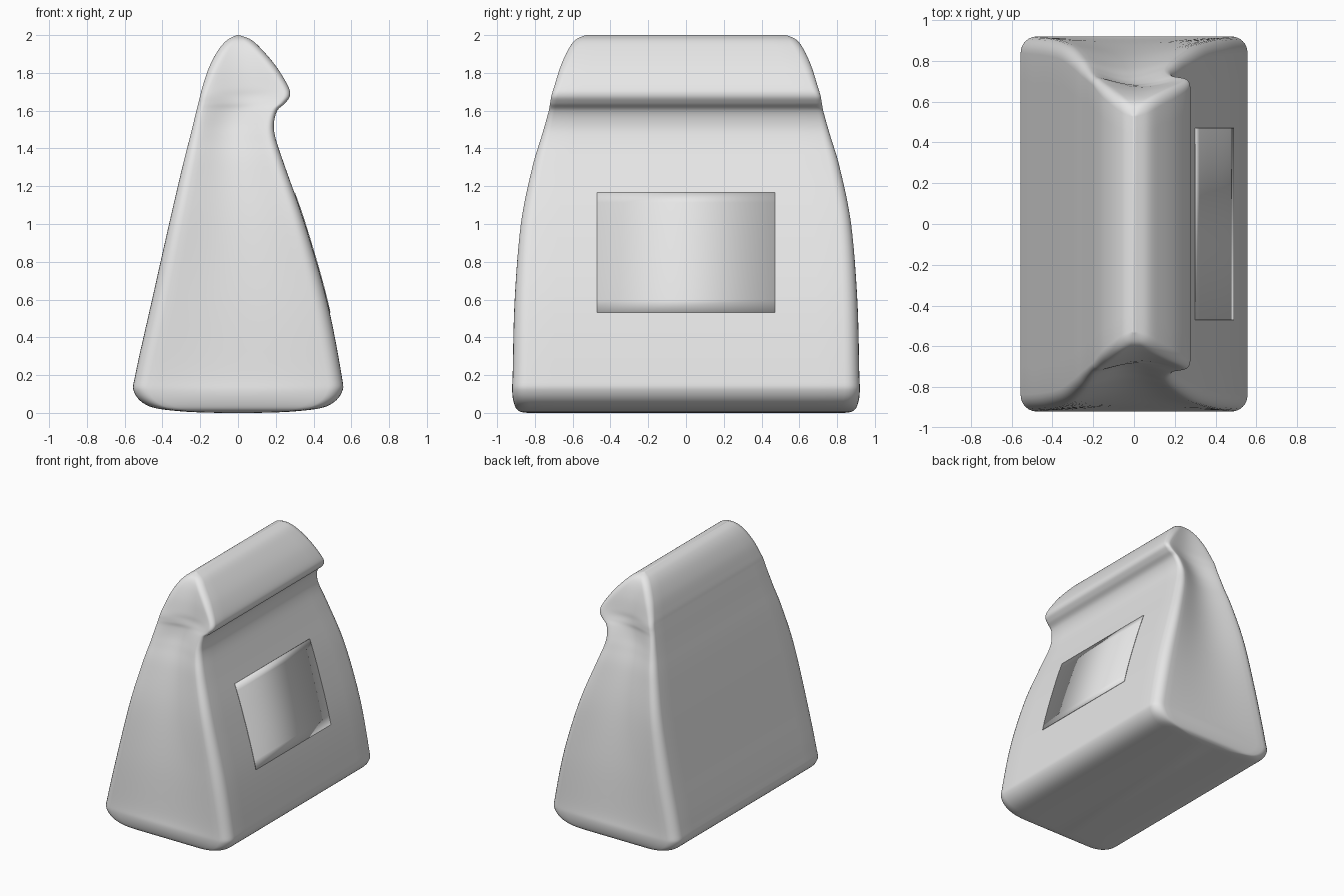
import bpy, bmesh
from math import sin, cos, pi

cube = bpy.data.objects.get("Cube")
if cube:
    bpy.data.objects.remove(cube)

paper = bpy.data.materials.new("pale grey paper")
paper.use_nodes = True
paper.diffuse_color = (0.8, 0.8, 0.8, 1)
paper.node_tree.nodes["Principled BSDF"].inputs["Base Color"].default_value = (0.8, 0.8, 0.8, 1)

# Bag sections: height, left edge, right edge, half depth, end dent, corner radius
SECTIONS = [
    (0.0, -.10, .10, .84, 0, .06), (.008, -.30, .30, .88, 0, .07),
    (.035, -.47, .47, .905, 0, .08), (.11, -.55, .55, .92, 0, .08),
    (.22, -.54, .545, .918, .01, .08), (.6, -.455, .47, .91, .03, .08),
    (1.0, -.365, .355, .88, .05, .07), (1.3, -.295, .25, .82, .05, .06),
    (1.45, -.257, .2, .775, .05, .05), (1.53, -.237, .19, .75, .05, .04),
    (1.6, -.22, .208, .73, .045, .035), (1.64, -.21, .25, .722, .04, .035),
    (1.68, -.2, .275, .715, .04, .035), (1.73, -.187, .265, .7, .03, .04),
    (1.83, -.153, .205, .67, .02, .05), (1.92, -.105, .13, .63, .01, .05),
    (1.975, -.056, .07, .585, 0, .04), (2.0, -.006, .006, .53, 0, .004)]
STEPS = 6


def spline(a, b, c, d, t):
    return b + .5 * t * (c - a + t * (2 * a - 5 * b + 4 * c - d + t * (3 * (b - c) + d - a)))


def smooth_rows():
    rows, last = [], len(SECTIONS) - 1
    for i in range(last):
        near = [SECTIONS[max(0, min(last, i + k))] for k in (-1, 0, 1, 2)]
        for s in range(STEPS):
            rows.append([spline(*col, s / STEPS) for col in zip(*near)])
    rows.append(list(SECTIONS[-1]))
    return rows


def ring(z, left, right, depth, dent, radius):
    """Rounded rectangle whose short ends are pressed inward."""
    mid, half = (left + right) / 2, (right - left) / 2
    r = min(radius, half * .7)
    pts = []
    # Quarter outline from the long side round to the middle of the short end
    quarter = [(half, (depth - r) * k / 6) for k in range(6)]
    quarter += [(half - r + r * cos(k * pi / 12), depth - r + r * sin(k * pi / 12)) for k in range(7)]
    quarter += [((half - r) * (1 - k / 8), depth) for k in range(1, 9)]
    quarter = [(x, y - dent * (1 - (x / half) ** 2) ** 2 * (y / depth) ** 8) for x, y in quarter]
    pts += quarter
    pts += [(-x, y) for x, y in quarter[-2::-1]]
    pts += [(-x, -y) for x, y in quarter[1:]]
    pts += [(x, -y) for x, y in quarter[-2:0:-1]]
    return [(mid + x, y, z) for x, y in pts]


def finish(name, bm, angle):
    bmesh.ops.recalc_face_normals(bm, faces=bm.faces)
    mesh = bpy.data.meshes.new(name)
    bm.to_mesh(mesh)
    bm.free()
    mesh.materials.append(paper)
    obj = bpy.data.objects.new(name, mesh)
    bpy.context.collection.objects.link(obj)
    bpy.ops.object.select_all(action='DESELECT')
    obj.select_set(True)
    bpy.context.view_layer.objects.active = obj
    bpy.ops.object.shade_smooth_by_angle(angle=angle)
    return obj


# Bag with rolled-over top
rows = smooth_rows()
bm = bmesh.new()
loops = [[bm.verts.new(p) for p in ring(*row)] for row in rows]
for low, high in zip(loops, loops[1:]):
    for i in range(len(low)):
        j = (i + 1) % len(low)
        bm.faces.new((low[i], low[j], high[j], high[i]))
bm.faces.new(loops[0][::-1])
bm.faces.new(loops[-1])
finish("paper_bag", bm, pi / 3)

# Thin blank label following the sloping side
bm = bmesh.new()
strip = [r for r in rows if .5 < r[0] < 1.18]
pairs = [[bm.verts.new((r[2] + .002, y, r[0])) for y in (-.47, .47)] for r in strip]
for a, b in zip(pairs, pairs[1:]):
    bm.faces.new((a[0], a[1], b[1], b[0]))
label = finish("blank_label", bm, pi / 6)
solid = label.modifiers.new("thickness", 'SOLIDIFY')
solid.thickness = .004
solid.offset = 0
